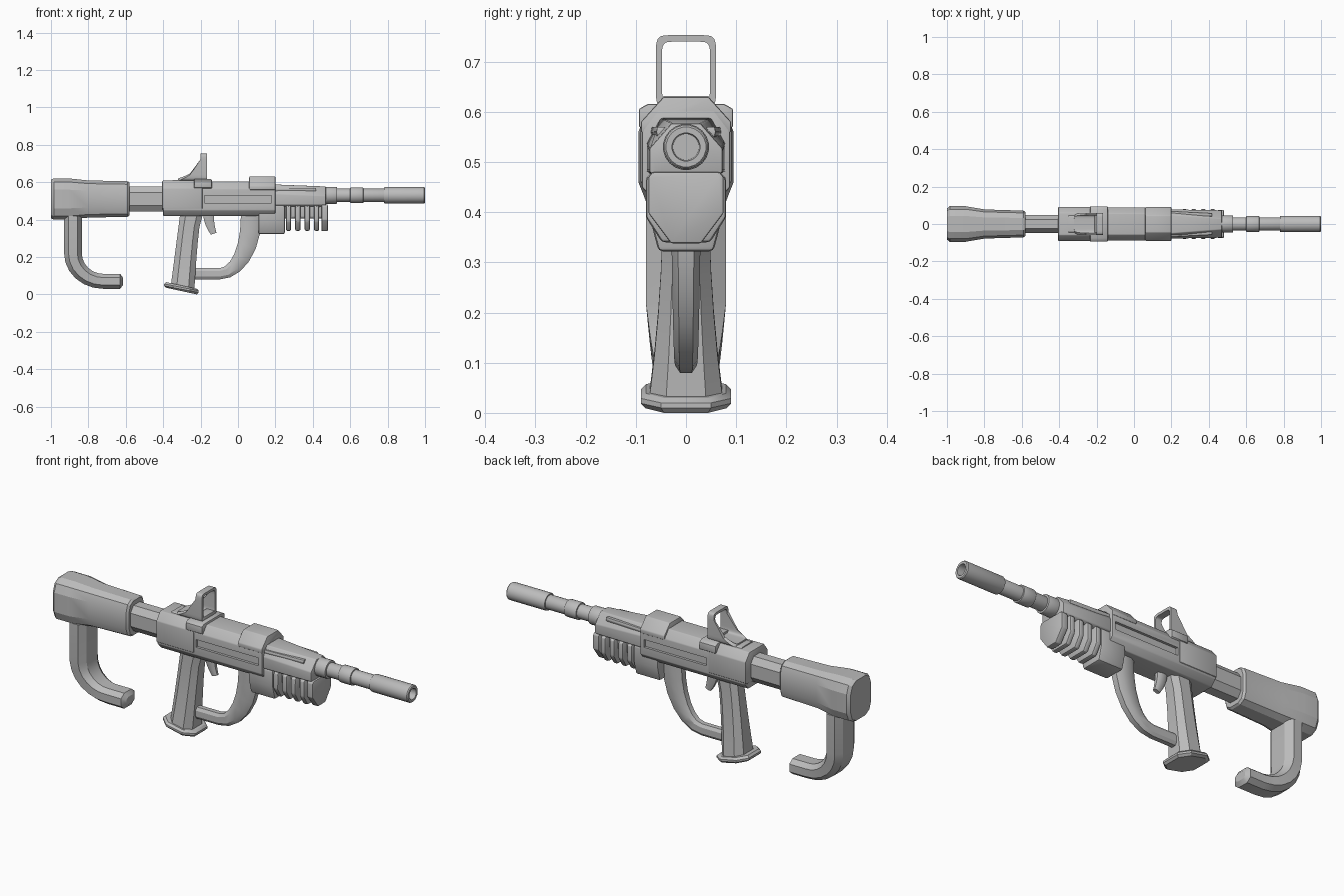
import bpy, bmesh, math

if "Cube" in bpy.data.objects:
    bpy.data.objects.remove(bpy.data.objects["Cube"], do_unlink=True)

GREY = (.5, .5, .5, 1)
material = bpy.data.materials.new("plain grey")
material.use_nodes = True
material.diffuse_color = GREY
material.node_tree.nodes["Principled BSDF"].inputs["Base Color"].default_value = GREY


def apply(part, kind, **settings):
    """Add a modifier to a part and apply it."""
    modifier = part.modifiers.new(kind.lower(), kind)
    for key, value in settings.items():
        setattr(modifier, key, value)
    bpy.context.view_layer.objects.active = part
    bpy.ops.object.modifier_apply(modifier=modifier.name)


def loft(name, rings, bevel=0, sharp=30):
    """Skin a row of equal closed rings, cap both ends and shade by angle."""
    bm = bmesh.new()
    rows = [[bm.verts.new(point) for point in ring] for ring in rings]
    count = len(rows[0])
    for row, following in zip(rows, rows[1:]):
        for i in range(count):
            j = (i + 1) % count
            bm.faces.new((row[i], row[j], following[j], following[i]))
    bm.faces.new(rows[0])
    bm.faces.new(rows[-1])
    bmesh.ops.recalc_face_normals(bm, faces=bm.faces)
    mesh = bpy.data.meshes.new(name)
    bm.to_mesh(mesh)
    bm.free()
    mesh.materials.append(material)
    part = bpy.data.objects.new(name, mesh)
    bpy.context.collection.objects.link(part)
    bpy.ops.object.select_all(action="DESELECT")
    part.select_set(True)
    bpy.context.view_layer.objects.active = part
    if bevel:
        apply(part, "BEVEL", width=bevel, segments=2, limit_method="ANGLE")
    bpy.ops.object.shade_smooth_by_angle(angle=math.radians(sharp))
    return part


def section(x, width, bottom, top, low=.01, high=.01, keel=.8, crown=.8):
    """Chamfered octagon across the body; keel and crown narrow its bottom and top."""
    half = [(width * keel, bottom), (width, bottom + low),
            (width, top - high), (width * crown, top)]
    return [(x, y, z) for y, z in half] + [(x, -y, z) for y, z in reversed(half)]


def block(name, start, end, *shape, bevel=.004, **chamfers):
    """Straight run of one octagon section."""
    return loft(name, [section(x, *shape, **chamfers) for x in (start, end)], bevel)


def oval(x, width, height, middle, sides, power=1):
    """Ring round the x axis; a power below one squares it off."""
    ring = []
    for i in range(sides):
        angle = math.tau * (i + .5) / sides
        c, s = math.cos(angle), math.sin(angle)
        ring.append((x, math.copysign(abs(c) ** power, c) * width,
                     math.copysign(abs(s) ** power, s) * height + middle))
    return ring


def strip(outer, inner, width, edge=.55):
    """Chamfered ring spanning two points of the side outline."""
    (ox, oz), (ix, iz) = outer, inner
    half = [(0, edge), (.25, 1), (.75, 1), (1, edge)]
    return [(ox + (ix - ox) * t, side * width * spread, oz + (iz - oz) * t)
            for side, row in ((1, half), (-1, half[::-1])) for t, spread in row]


def elbow(name, side, centre, outer, inner, rise, tail, wide, narrow):
    """Upright post that turns through a quarter ellipse into a level tail."""
    cx, cz = centre
    turns = [(outer, inner, i / 6) for i in range(7)]
    path = [((cx + side * o[0] * math.cos(t * math.pi / 2), cz - o[1] * math.sin(t * math.pi / 2)),
             (cx + side * n[0] * math.cos(t * math.pi / 2), cz - n[1] * math.sin(t * math.pi / 2)),
             wide + (narrow - wide) * t) for o, n, t in turns]
    rings = [strip(*step) for step in path]
    top = [(x, y, z + rise) for x, y, z in rings[0]]
    end = [(x - side * tail, y, z) for x, y, z in rings[-1]]
    tip_x, tip_z = end[0][0] - side * .015, cz - (outer[1] + inner[1]) / 2
    tip = [(tip_x, y * .6, tip_z + (z - tip_z) * .5) for x, y, z in end]
    return loft(name, [top] + rings + [end, tip])


# Shoulder stock, link tube and hook
stock_sizes = [(-1, .88), (-.985, 1), (-.9, 1), (-.8, .82), (-.59, .75), (-.58, .65)]
loft("stock", [oval(x, .097 * size, .112 * math.sqrt(size), .51, sides=12, power=.6)
               for x, size in stock_sizes], sharp=20)
loft("stock_tube", [oval(x, .052, .07, .51, sides=8, power=.75) for x in (-.6, -.38)])
elbow("stock_hook", -1, centre=(-.72, .22), outer=(.21, .19), inner=(.115, .11),
      rise=.2, tail=.09, wide=.08, narrow=.055)

# Receiver with a long recess cut in each side
receiver = block("receiver", -.4, .2, .088, .42, .605, low=.03, high=.04, keel=.7, crown=.65)
for side in (1, -1):
    bpy.ops.mesh.primitive_cube_add(size=1, location=(0, side * .09, .51))
    cutter = bpy.context.object
    cutter.scale = (.36, .03, .04)
    apply(receiver, "BOOLEAN", object=cutter, solver="EXACT")
    bpy.data.objects.remove(cutter, do_unlink=True)
block("rear_cheek", -.405, -.19, .091, .45, .608, high=.04, crown=.65)
block("top_block", .06, .2, .09, .55, .63, high=.05, crown=.5)

# Sight: saddle, base and a swept frame that flares rearwards at its foot
block("sight_saddle", -.235, -.14, .094, .56, .616)
block("sight_base", -.35, -.15, .05, .59, .613)
block("sight_sill", -.21, -.165, .055, .61, .632)
frame = []
for inner_point, outer_point in zip(oval(0, .048, .06, .68, sides=32, power=.25),
                                    oval(0, .06, .073, .68, sides=32, power=.25)):
    ring = []
    for (_, y, z), flip in ((outer_point, 1), (inner_point, -1)):
        flare = ((.753 - outer_point[2]) / .146) ** 3
        ring += [(x, y, z) for x in (-.2 - .12 * flare, -.165)[::flip]]
    frame.append(ring)
loft("sight_frame", frame + frame[:1])

# Handguard, shoulder fins and ribbed lower rail
loft("handguard", [section(x, width, .47, top, high=.05, crown=crown)
                   for x, width, top, crown in ((.19, .078, .588, .65), (.47, .073, .577, .4))], .004)
for label, side in (("left", 1), ("right", -1)):
    fin = block("handguard_fin_" + label, .19, .42, .01, .55, .57, bevel=.002)
    fin.location.y = side * .07
    fin.rotation_euler.z = -side * .05
    fin.location.x = -.003
block("lower_block", .11, .25, .073, .322, .485, low=.07, keel=.75, bevel=.01)
block("rib_core", .24, .46, .045, .405, .49)
for i in range(4):
    middle = .27 + .05 * i
    block(f"rib_{i + 1}", middle - .014, middle + .014, .08, .34, .48,
          low=.05, keel=.6, bevel=.008)
block("front_plate", .447, .48, .075, .338, .48, low=.06, keel=.4, crown=.9)

# Stepped barrel with a hollow muzzle
barrel_parts = {"barrel_sleeve": (.45, .53, .046), "barrel_rod": (.46, .8, .036),
                "barrel_collar": (.6, .67, .043)}
for name, (start, end, radius) in barrel_parts.items():
    loft(name, [oval(x, radius, radius, .53, sides=20) for x in (start, end)], .003)
muzzle = [(.78, .042), (.785, .044), (.995, .044), (1, .04), (1, .028), (.9, .026)]
loft("muzzle", [oval(x, radius, radius, .53, sides=20) for x, radius in muzzle])

# Flared grip with foot plate
steps = [i / 5 for i in range(6)]
loft("grip", [strip((-.308 - .05 * t, .44 - .385 * t), (-.185 - .048 * math.sqrt(t), .44 - .41 * t),
                    .046 + .026 * t * t) for t in steps])
loft("grip_foot", [strip((-.385 - grow, .066 - drop), (-.22 + grow, .03 - drop), .08 + grow)
                   for drop, grow in ((0, 0), (.01, .01), (.02, .01), (.03, 0))])

# Trigger and its guard
loft("trigger", [strip((-.13 + .015 * t * t, .43 - .1 * t), (-.185 + .04 * t * t, .43 - .11 * t),
                       .018 - .008 * t) for t in steps])
elbow("trigger_guard", 1, centre=(-.1, .41), outer=(.225, .33), inner=(.115, .27),
      rise=.02, tail=.13, wide=.03, narrow=.022)
